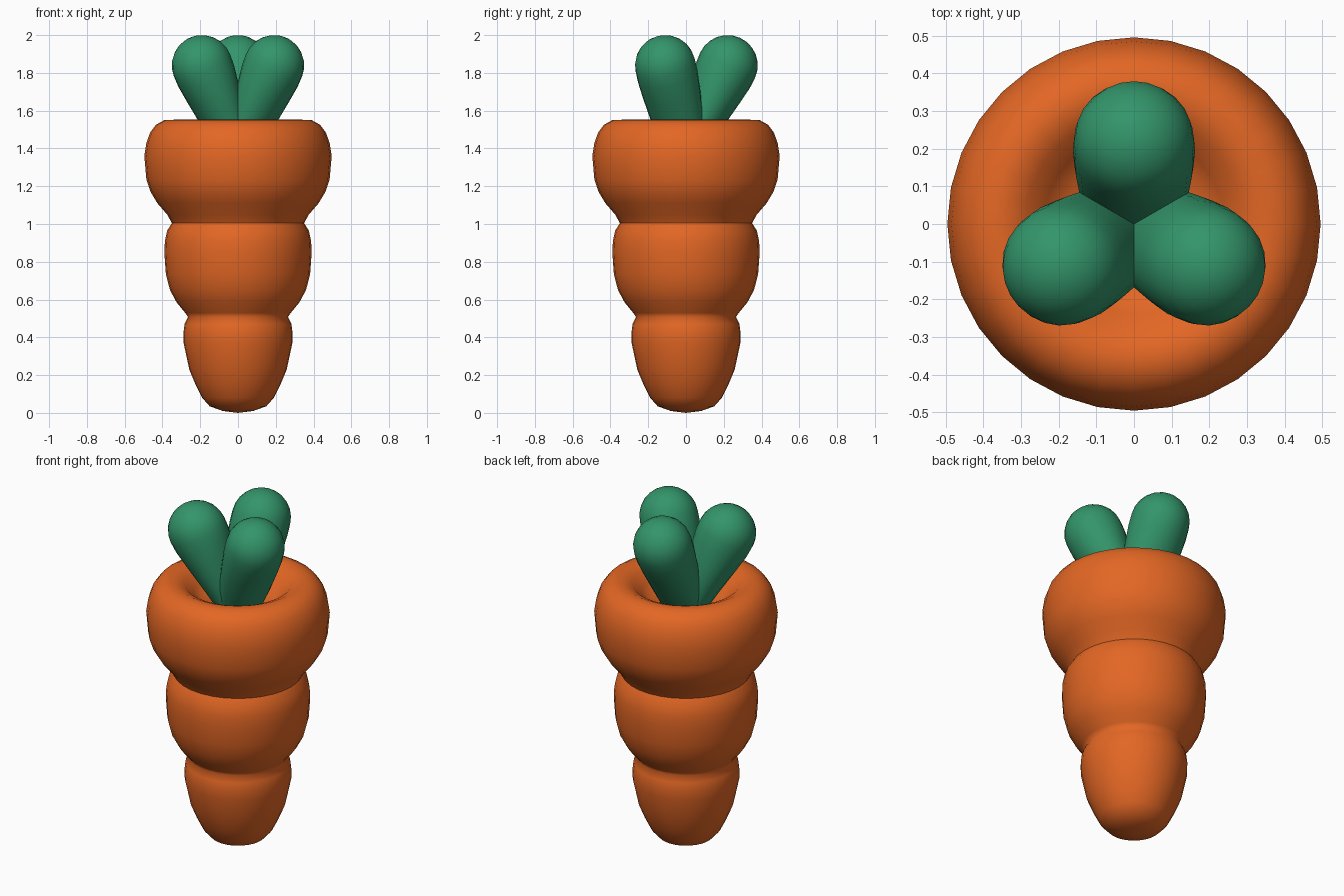
import bpy, bmesh, math
from mathutils import Vector

if "Cube" in bpy.data.objects:
    bpy.data.objects.remove(bpy.data.objects["Cube"])


def material(name, rgb):
    m = bpy.data.materials.new(name)
    m.diffuse_color = (*rgb, 1)
    m.use_nodes = True
    m.node_tree.nodes["Principled BSDF"].inputs["Base Color"].default_value = m.diffuse_color
    return m


orange = material("carrot orange", (0.77, 0.135, 0.018))
green = material("leaf green", (0.033, 0.30, 0.145))


def loft(name, rings, start, end, mat, sharp):
    """Skin a list of point rings and close both ends with a fan."""
    bm = bmesh.new()
    loops = [[bm.verts.new(p) for p in ring] for ring in rings]
    n = len(loops[0])
    for a, b in zip(loops, loops[1:]):
        for i in range(n):
            j = (i + 1) % n
            bm.faces.new((a[i], a[j], b[j], b[i]))
    for loop, tip in ((loops[0], start), (loops[-1], end)):
        v = bm.verts.new(tip)
        for i in range(n):
            bm.faces.new((loop[i], loop[(i + 1) % n], v))
    bmesh.ops.recalc_face_normals(bm, faces=bm.faces)
    mesh = bpy.data.meshes.new(name)
    bm.to_mesh(mesh)
    bm.free()
    mesh.materials.append(mat)
    ob = bpy.data.objects.new(name, mesh)
    bpy.context.collection.objects.link(ob)
    bpy.ops.object.select_all(action='DESELECT')
    ob.select_set(True)
    bpy.context.view_layer.objects.active = ob
    bpy.ops.object.shade_smooth_by_angle(angle=math.radians(sharp))
    return ob


# Root: three stacked bulges with a hollow in the top
profile = [(0.08, 0.01), (0.15, 0.035), (0.19, 0.08), (0.225, 0.15), (0.258, 0.23),
           (0.288, 0.37), (0.289, 0.42), (0.283, 0.47), (0.265, 0.508),
           (0.28, 0.53), (0.325, 0.585), (0.36, 0.65), (0.382, 0.735), (0.39, 0.85),
           (0.387, 0.91), (0.375, 0.965), (0.35, 1.005),
           (0.375, 1.05), (0.427, 1.11), (0.463, 1.17), (0.485, 1.235), (0.496, 1.36),
           (0.485, 1.43), (0.465, 1.485), (0.435, 1.525), (0.39, 1.55),
           (0.34, 1.552), (0.29, 1.53), (0.24, 1.48), (0.19, 1.43)]
SEG = 32
rings = [[(r * math.cos(i * math.tau / SEG), r * math.sin(i * math.tau / SEG), z)
          for i in range(SEG)] for r, z in profile]
loft("carrot_root", rings, (0, 0, 0), (0, 0, 1.41), orange, 60)

# Leaves: three flattened, rounded stalks leaning outwards
# sections along the axis: distance, half width, half depth
sections = [(0.0, 0.12, 0.085), (0.16, 0.146, 0.11), (0.32, 0.158, 0.14), (0.42, 0.162, 0.157)]
base, tip = Vector((0.02, 1.40)), Vector((0.22, 1.84))
axis = (tip - base).normalized()
length = (tip - base).length
R = 0.16
for k in range(6):
    a = math.radians(k * 15)
    sections.append((length + R * math.sin(a), R * math.cos(a), R * math.cos(a)))

for name, angle in (("back_leaf", 90), ("left_leaf", 210), ("right_leaf", 330)):
    t = math.radians(angle)
    out, side, up = Vector((math.cos(t), math.sin(t), 0)), Vector((-math.sin(t), math.cos(t), 0)), Vector((0, 0, 1))
    direction = out * axis.x + up * axis.y
    normal = out * axis.y - up * axis.x
    origin = out * base.x + up * base.y
    rings = [[origin + direction * s + side * (w * math.cos(i * math.tau / 24))
              + normal * (d * math.sin(i * math.tau / 24)) for i in range(24)]
             for s, w, d in sections]
    loft(name, rings, origin, origin + direction * (length + R), green, 60)
